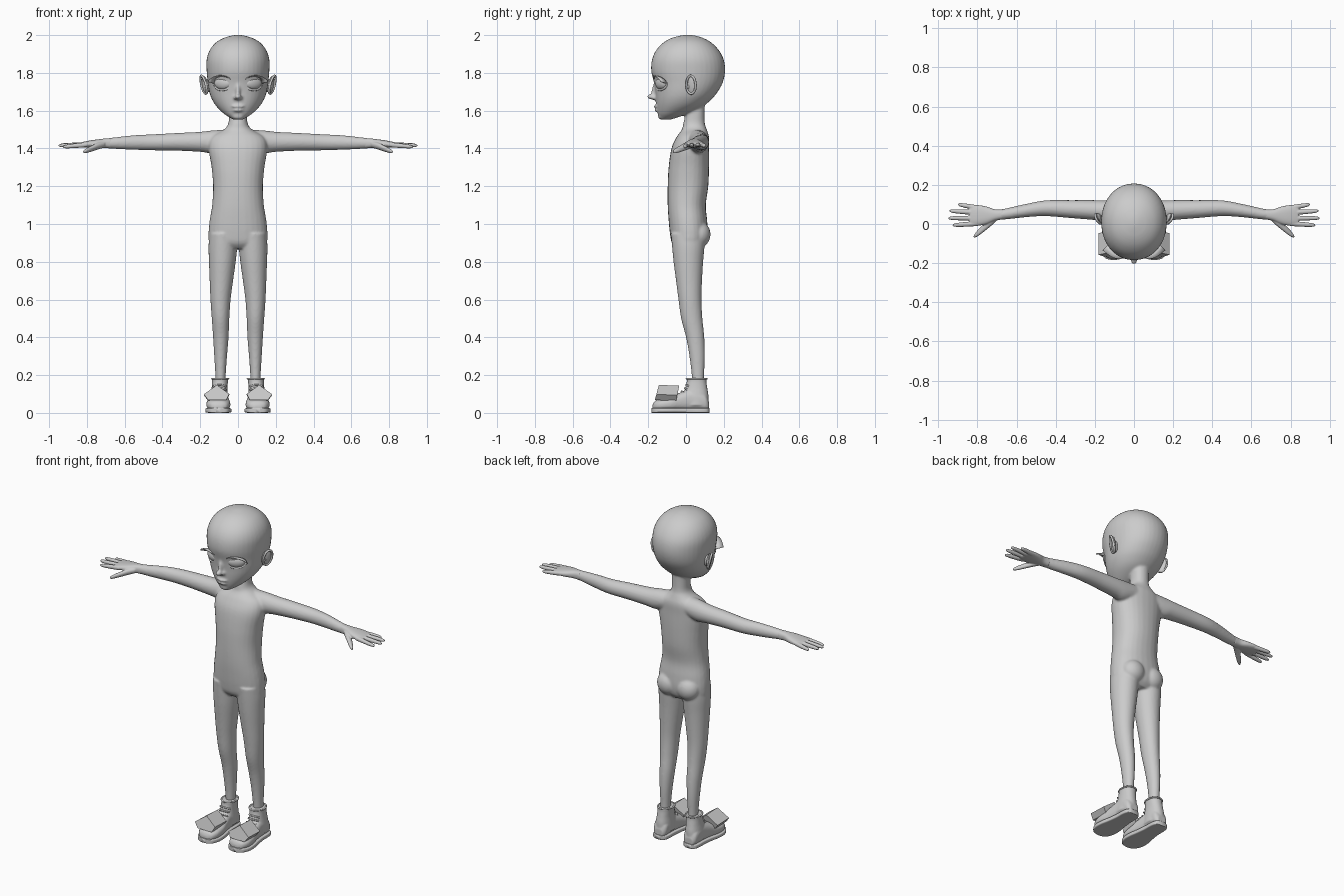
import bpy, bmesh, math
from mathutils import Matrix, Vector

if "Cube" in bpy.data.objects:
    bpy.data.objects.remove(bpy.data.objects["Cube"], do_unlink=True)

grey = bpy.data.materials.new("plain_grey")
grey.use_nodes = True
grey.diffuse_color = (0.6, 0.6, 0.6, 1)
grey.node_tree.nodes["Principled BSDF"].inputs["Base Color"].default_value = (0.6, 0.6, 0.6, 1)


def spline(rows, steps=5):
    """Catmull-Rom interpolation through rows of numbers."""
    rows = [rows[0]] + list(rows) + [rows[-1]]
    out = []
    for p, a, b, n in zip(rows, rows[1:], rows[2:], rows[3:]):
        for k in range(steps):
            t = k / steps
            out.append([0.5 * (2 * v + (w - u) * t + (2 * u - 5 * v + 4 * w - x) * t * t
                               + (3 * v - u - 3 * w + x) * t ** 3)
                        for u, v, w, x in zip(p, a, b, n)])
    return out + [rows[-1]]


def loft(bm, axis, rows, side=1, power=2, n=28, steps=5):
    """Closed skin over rows of (position, a_min, a_max, b_min, b_max)."""
    rings = []
    for t, a0, a1, b0, b1 in spline(rows, steps):
        ring = []
        for i in range(n):
            c, s = math.cos(math.tau * i / n), math.sin(math.tau * i / n)
            a = (a0 + a1) / 2 + (a1 - a0) / 2 * math.copysign(abs(c) ** (2 / power), c)
            b = (b0 + b1) / 2 + (b1 - b0) / 2 * math.copysign(abs(s) ** (2 / power), s)
            x, y, z = {"x": (t, a, b), "y": (a, t, b), "z": (a, b, t)}[axis]
            ring.append(bm.verts.new((x * side, y, z)))
        rings.append(ring)
    for r, q in zip(rings, rings[1:]):
        for i in range(n):
            bm.faces.new((r[i - 1], r[i], q[i], q[i - 1]))
    bm.faces.new(rings[0])
    bm.faces.new(rings[-1])


def ball(bm, loc, size, rot=0, axis="Z"):
    m = Matrix.Translation(loc) @ Matrix.Rotation(rot, 4, axis) @ Matrix.Diagonal((*size, 1))
    bmesh.ops.create_uvsphere(bm, u_segments=28, v_segments=18, radius=1, matrix=m)


def tube(bm, pts, radius, closed=True, n=8):
    """Round tube through points, used for rims."""
    rings = []
    for i, p in enumerate(pts):
        a = pts[i - 1] if closed or i else p
        b = pts[(i + 1) % len(pts)] if closed or i < len(pts) - 1 else p
        q = (b - a).to_track_quat("Z", "Y")
        rings.append([bm.verts.new(p + q @ Vector((math.cos(math.tau * k / n), math.sin(math.tau * k / n), 0)) * radius)
                      for k in range(n)])
    pairs = zip(rings, rings[1:] + rings[:1]) if closed else zip(rings, rings[1:])
    for r, q in pairs:
        d = min(range(n), key=lambda j: sum((r[k].co - q[(k + j) % n].co).length for k in range(n)))
        for k in range(n):
            bm.faces.new((r[k - 1], r[k], q[(k + d) % n], q[(k + d - 1) % n]))


def finish(bm, name, mirror=False, voxel=0, relax=0, smooth=True):
    bmesh.ops.recalc_face_normals(bm, faces=bm.faces)
    me = bpy.data.meshes.new(name)
    bm.to_mesh(me)
    bm.free()
    me.materials.append(grey)
    ob = bpy.data.objects.new(name, me)
    bpy.context.collection.objects.link(ob)
    if smooth:
        me.shade_smooth()
    if voxel:
        m = ob.modifiers.new("blend", "REMESH")
        m.mode, m.voxel_size, m.use_smooth_shade = "VOXEL", voxel, True
    if relax:
        m = ob.modifiers.new("relax", "SMOOTH")
        m.factor, m.iterations = 0.5, relax
    if mirror:
        ob.modifiers.new("mirror", "MIRROR").use_mirror_merge = False
    return ob


# Body: torso, neck, head, arms and legs blended into one skin
bm = bmesh.new()
loft(bm, "z", [(0.87, -.10, .10, -.05, .08), (0.9, -.15, .15, -.075, .105), (0.95, -.156, .156, -.085, .115),
               (1.02, -.15, .15, -.092, .112), (1.1, -.137, .137, -.097, .105), (1.2, -.132, .132, -.097, .118),
               (1.3, -.14, .14, -.092, .122), (1.4, -.155, .155, -.077, .122), (1.46, -.14, .14, -.05, .122),
               (1.5, -.075, .075, -.022, .11), (1.53, -.052, .052, -.015, .1), (1.58, -.048, .048, -.005, .098),
               (1.66, -.05, .05, -.005, .1)], power=2.2)
loft(bm, "z", [(1.553, -.025, .025, -.135, -.08), (1.58, -.07, .07, -.148, .0), (1.62, -.112, .112, -.156, .085),
               (1.66, -.138, .138, -.16, .135), (1.7, -.152, .152, -.163, .168), (1.75, -.16, .16, -.17, .195),
               (1.81, -.166, .166, -.184, .207), (1.87, -.166, .166, -.18, .2), (1.92, -.15, .15, -.158, .174),
               (1.96, -.118, .118, -.12, .135), (1.985, -.075, .075, -.075, .09), (1.998, -.03, .03, -.025, .045),
               (2.001, -.006, .006, .0, .015)], power=2.1, n=40)
for s in (1, -1):
    loft(bm, "x", [(.06, .0, .115, 1.39, 1.5), (.14, .012, .12, 1.375, 1.495), (.2, .02, .122, 1.382, 1.488),
                   (.32, .03, .122, 1.388, 1.482), (.45, .04, .121, 1.39, 1.475), (.55, .035, .103, 1.393, 1.47),
                   (.64, .025, .083, 1.397, 1.46), (.7, .02, .07, 1.402, 1.453)], s)
    loft(bm, "z", [(.12, .068, .118, .035, .095), (.2, .065, .12, .03, .096), (.3, .058, .126, .018, .1),
                   (.4, .05, .132, .0, .097), (.5, .046, .139, -.026, .087), (.6, .039, .146, -.04, .082),
                   (.7, .026, .15, -.053, .085), (.8, .012, .154, -.066, .091), (.88, .004, .156, -.074, .098),
                   (.95, .004, .152, -.08, .1)], s)
    ball(bm, (s * .066, .068, .945), (.07, .062, .07))
    ball(bm, (s * .013, -.168, 1.668), (.012, .013, .010))       # nostril wings
ball(bm, (0, -.178, 1.674), (.017, .029, .015))                  # nose tip
ball(bm, (0, -.165, 1.705), (.012, .017, .05), -.15, "X")        # nose bridge
ball(bm, (0, -.152, 1.622), (.036, .019, .008))                  # upper lip
ball(bm, (0, -.15, 1.603), (.03, .019, .009))                    # lower lip
ball(bm, (0, -.125, 1.57), (.034, .024, .018))                   # chin
finish(bm, "body", voxel=.0065, relax=6)

# Hands: palm, four fingers and thumb
bm = bmesh.new()
loft(bm, "x", [(.67, .024, .075, 1.4, 1.455), (.71, .016, .075, 1.402, 1.452), (.75, .0, .088, 1.403, 1.447),
               (.79, -.008, .096, 1.404, 1.441), (.825, -.008, .096, 1.406, 1.434), (.84, .0, .088, 1.41, 1.43)],
     power=2.4)
for y0, y1, tip, drop in ((.002, -.006, .928, 1.408), (.03, .03, .951, 1.415),
                          (.058, .067, .945, 1.418), (.083, .1, .9, 1.413)):
    rows = []
    for f, r in ((0, .013), (.4, .0125), (.8, .0105), (.95, .007), (1, .002)):
        y, z = y0 + (y1 - y0) * f, 1.42 + (drop - 1.42) * f
        rows.append((.8 + (tip - .8) * f, y - r, y + r, z - r, z + r))
    loft(bm, "x", rows, n=14)
loft(bm, "x", [(.705, .012, .055, 1.405, 1.44), (.74, -.018, .03, 1.395, 1.432), (.77, -.042, .0, 1.385, 1.418),
               (.8, -.064, -.032, 1.376, 1.402), (.815, -.07, -.052, 1.374, 1.392), (.82, -.069, -.064, 1.379, 1.385)], n=16)
finish(bm, "hands", True, voxel=.0035, relax=4)

# Eyes, eyelid rims and lashes share a frame that follows the face
EYE = Matrix.Translation((.08, -.131, 1.745)) @ Matrix.Rotation(math.radians(30), 4, "Z")


def lid(deg, a=.054, b=.036):
    t = math.radians(deg)
    x = a * math.cos(t)
    return EYE @ Vector((x, -.009 + x * x * 5, b * math.sin(t)))


bm = bmesh.new()
ball(bm, (0, 0, 0), (.05, .022, .033))
bm.transform(EYE)
finish(bm, "eyes", True)
bm = bmesh.new()
tube(bm, [lid(d) for d in range(0, 360, 12)], .006)
tube(bm, [lid(d, .06, .05) for d in range(15, 170, 10)], .0035, False)
finish(bm, "eyelids", True)
bm = bmesh.new()
strip = []
for d in range(150, -15, -11):
    g = (150 - d) / 165
    base = lid(d, .055, .036)
    flare = Vector((.042 * g ** 2, -.014 - .03 * math.sin(math.pi * g * .8), .004 + .008 * g))
    strip.append((bm.verts.new(base), bm.verts.new(base + flare)))
for (a, b), (c, d) in zip(strip, strip[1:]):
    bm.faces.new((a, b, d, c))
lash = finish(bm, "eyelashes", True)
lash.modifiers.new("thickness", "SOLIDIFY").thickness = .003

# Ears: flattened cup with a raised rim
bm = bmesh.new()
ball(bm, (0, 0, 0), (.011, .028, .05))
ball(bm, (-.012, -.012, -.005), (.018, .02, .035))
ball(bm, (.006, -.016, -.01), (.007, .007, .012))
tube(bm, [Vector((.008 + .004 * math.sin(math.radians(d)), .027 * math.cos(math.radians(d)),
                  (.052 if d < 180 else .045) * math.sin(math.radians(d)))) for d in range(0, 360, 12)], .0065)
bm.transform(Matrix.Translation((.174, .03, 1.735)) @ Matrix.Rotation(-.45, 4, "Z")
             @ Matrix.Rotation(.14, 4, "Y") @ Matrix.Rotation(-.12, 4, "X"))
finish(bm, "ears", True)

# Shoes: upper with ankle collar, sole, collar rim, laces and folded ornament
bm = bmesh.new()
loft(bm, "y", [(-.178, .085, .12, .015, .04), (-.165, .058, .148, .012, .062), (-.13, .042, .166, .01, .075),
               (-.08, .041, .166, .01, .085), (-.03, .048, .156, .01, .108), (.02, .055, .149, .01, .125),
               (.07, .056, .147, .01, .125), (.105, .06, .142, .01, .1), (.121, .075, .128, .015, .06)], power=2.5)
loft(bm, "z", [(.04, .052, .15, -.02, .119), (.09, .054, .146, -.016, .119), (.13, .056, .14, -.004, .113),
               (.165, .053, .137, .004, .108), (.184, .05, .138, .003, .109)], power=2.2)
finish(bm, "shoes", True, voxel=.005, relax=3)
bm = bmesh.new()
outline = [(-.183, .088, .118), (-.172, .056, .15), (-.13, .037, .171), (-.08, .036, .171), (-.03, .044, .161),
           (.03, .051, .153), (.08, .052, .152), (.112, .06, .144), (.125, .08, .124)]
loft(bm, "y", [(y, a, b, 0, .026) for y, a, b in outline], power=6, n=40)
finish(bm, "soles", True)
bm = bmesh.new()
tube(bm, [Vector((.094 + .043 * math.cos(math.tau * i / 28), .056 + .053 * math.sin(math.tau * i / 28), .181))
          for i in range(28)], .005)
for y, z in ((-.024, .114), (-.008, .13), (.0, .148)):
    tube(bm, [Vector((.098 + .034 * u, y + .018 * u * u, z - .008 * u * u))
              for u in (-1, -.6, -.2, .2, .6, 1)], .005, False)
finish(bm, "collars_and_laces", True)

bm = bmesh.new()
profile = [(.112, .148), (.181, .098), (.158, .068), (.062, .068), (.046, .1)]
front = [bm.verts.new((x, -.165 + (z - .068) * .27, z)) for x, z in profile]
back = [bm.verts.new((x, -.052 + (z - .068) * .2, z - .004)) for x, z in profile]
bm.faces.new(front)
bm.faces.new(back)
for i in range(5):
    bm.faces.new((front[i - 1], front[i], back[i], back[i - 1]))
finish(bm, "shoe_ornaments", True, smooth=False)
